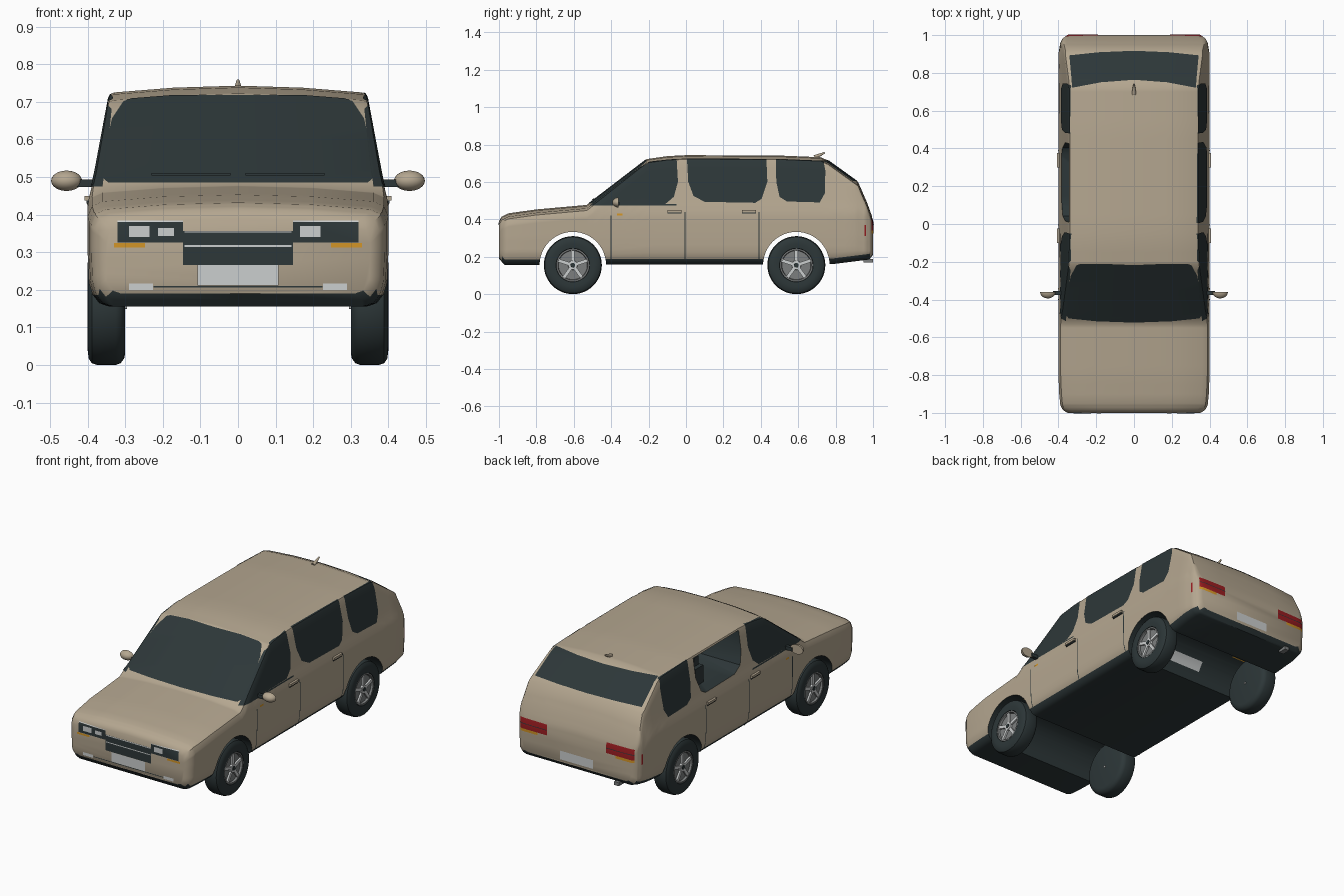
import bpy, bmesh, math
from mathutils import Vector, Matrix

if "Cube" in bpy.data.objects:
    bpy.data.objects.remove(bpy.data.objects["Cube"])


def material(name, rgb):
    m = bpy.data.materials.new(name)
    m.use_nodes = True
    m.diffuse_color = (*rgb, 1)
    m.node_tree.nodes["Principled BSDF"].inputs["Base Color"].default_value = (*rgb, 1)
    return m


PAINT = material("beige paint", (0.46, 0.385, 0.28))
DARK = material("dark glass and rubber", (0.026, 0.038, 0.04))
SILVER = material("silver", (0.6, 0.62, 0.62))
GREY = material("rim grey", (0.2, 0.21, 0.21))
AMBER = material("amber", (0.65, 0.3, 0.02))
RED = material("red", (0.32, 0.012, 0.015))


def finish(name, bm, *mats, angle=35):
    mesh = bpy.data.meshes.new(name)
    for f in bm.faces:
        f.smooth = True
    bm.to_mesh(mesh)
    bm.free()
    mesh.set_sharp_from_angle(angle=math.radians(angle))
    for m in mats:
        mesh.materials.append(m)
    ob = bpy.data.objects.new(name, mesh)
    bpy.context.collection.objects.link(ob)
    return ob


def loft(rings):
    bm = bmesh.new()
    loops = [[bm.verts.new(p) for p in ring] for ring in rings]
    for a, b in zip(loops, loops[1:]):
        for i in range(len(a)):
            j = (i + 1) % len(a)
            bm.faces.new((a[i], a[j], b[j], b[i]))
    bm.faces.new(loops[0])
    bm.faces.new(loops[-1])
    bmesh.ops.recalc_face_normals(bm, faces=bm.faces)
    return bm


def box(name, lo, hi, mat):
    lo, hi = Vector(lo), Vector(hi)
    bm = bmesh.new()
    bmesh.ops.create_cube(bm, size=1, matrix=Matrix.Translation((lo + hi) / 2)
                          @ Matrix.Diagonal((*(hi - lo), 1)))
    return finish(name, bm, mat)


def lookup(table, t, col=1):
    for a, b in zip(table, table[1:]):
        if t <= b[0]:
            k = max(0, (t - a[0]) / (b[0] - a[0]))
            return a[col] + k * (b[col] - a[col])
    return table[-1][col]


# Body: lower edge, upper edge, plan width and shoulder radius along the length
TOP = [(-1, .39), (-.985, .415), (-.95, .432), (-.8, .453), (-.53, .477), (-.21, .722),
       (-.1, .738), (0, .743), (.5, .741), (.72, .732), (.76, .715), (.92, .6),
       (.97, .485), (.993, .42), (1, .39)]
BOTTOM = [(-1, .19), (-.97, .156), (.78, .16), (.98, .185), (1, .21)]
PLAN = [(-1, .88), (-.985, .94), (-.96, .975), (-.9, .99), (-.8, 1), (.9, 1),
        (.96, .975), (.985, .94), (1, .87)]
SHOULDER = [(-.53, .04), (-.21, .015), (.92, .015), (1, .03)]
WIDTH = [(.15, .375), (.22, .397), (.3, .4), (.43, .4), (.49, .385), (.72, .342)]


def section(y):
    zb, zt = lookup(BOTTOM, y), lookup(TOP, y)
    p, r, crown = lookup(PLAN, y), lookup(SHOULDER, y), .018
    w = lambda z: lookup(WIDTH, z) * p
    half = [(w(zb) - .03, zb), (w(zb) - .008, zb + .008)]
    z0, z1 = zb + .03, zt - crown - r
    for i in range(15):
        z = z0 + (z1 - z0) * i / 14
        half.append((w(z), z))
    e = w(z1)
    half += [(e - .3 * r, zt - crown - .3 * r), (e - r, zt - crown), (e * .5, zt - crown * .3)]
    right = [Vector((x, y, z)) for x, z in half]
    left = [Vector((-x, y, z)) for x, z in reversed(half)]
    return right + [Vector((0, y, zt))] + left + [Vector((0, y, zb))]


stations = {round(-1 + .05 * i, 3) for i in range(41)}
stations |= {t[0] for table in (TOP, BOTTOM, PLAN) for t in table}
body = finish("body", loft([section(y) for y in sorted(stations)]), PAINT, DARK)

# Window outlines as (y, z)
FRONT_GLASS = [(-.51, .478), (-.25, .675), (-.19, .708), (-.05, .722), (-.043, .6),
               (-.065, .52), (-.11, .482)]
MID_GLASS = [(.005, .724), (.43, .721), (.435, .6), (.405, .51), (.37, .488),
             (.1, .493), (.04, .525), (.012, .6)]
REAR_GLASS = [(.48, .72), (.735, .712), (.745, .66), (.743, .54), (.715, .49),
              (.54, .495), (.5, .52), (.483, .6)]


def carve(bm):
    cutter = finish("cutter", bm)
    mod = body.modifiers.new("cut", "BOOLEAN")
    mod.operation, mod.solver, mod.object = "DIFFERENCE", "EXACT", cutter
    mesh = bpy.data.meshes.new_from_object(body.evaluated_get(bpy.context.evaluated_depsgraph_get()))
    body.modifiers.clear()
    body.data = mesh
    bpy.data.objects.remove(cutter)


# Wheel tunnels and the open rear door window
AXLES, HUB = (-.605, .59), .155


def disc(x, r, y, n=48):
    return [Vector((x, y + r * math.cos(a), HUB + r * math.sin(a)))
            for a in (2 * math.pi * i / n for i in range(n))]


for y in AXLES:
    carve(loft([disc(-.6, .178, y), disc(.6, .178, y)]))
carve(loft([[Vector((x, .22 + (y - .22) * .98, .605 + (z - .605) * .9)) for y, z in MID_GLASS]
            for x in (-.5, -.05)]))

# Dark underside, tunnels and cabin
bm = bmesh.new()
bm.from_mesh(body.data)
for f in bm.faces:
    c, n = f.calc_center_median(), f.normal
    under = n.z < -.4 and c.z < .35
    arch = abs(n.x) < .5 and any(math.hypot(c.y - y, c.z - HUB) < .185 for y in AXLES)
    cabin = abs(c.x) < .33 and 0 < c.y < .44 and .48 < c.z < .715
    f.material_index = int(under or arch or cabin)
    f.smooth = True
bm.to_mesh(body.data)
bm.free()
body.data.set_sharp_from_angle(angle=math.radians(35))


def decal(name, outline, side, mat, lift=.002):
    """Thin skin of the body inside a convex outline seen along an axis."""
    d = {"front": Vector((0, -1, 0)), "rear": Vector((0, 1, 0)),
         "left": Vector((1, 0, 0)), "right": Vector((-1, 0, 0))}[side]
    h = Vector((abs(d.y), abs(d.x), 0))
    pts = [h * a + Vector((0, 0, b)) for a, b in outline]
    mid = sum(pts, Vector()) / len(pts)
    bm = bmesh.new()
    bm.from_mesh(body.data)
    drop = [f for f in bm.faces if f.normal.dot(d) < .25 or f.calc_center_median().dot(d) < .15]
    bmesh.ops.delete(bm, geom=drop, context="FACES")
    for p, q in zip(pts, pts[1:] + pts[:1]):
        n = (q - p).cross(d).normalized()
        if n.dot(mid - p) > 0:
            n = -n
        bmesh.ops.bisect_plane(bm, geom=bm.verts[:] + bm.edges[:] + bm.faces[:],
                               plane_co=p, plane_no=n, clear_outer=True)
    bm.normal_update()
    for v in bm.verts:
        v.co += v.normal * lift
    for f in bm.faces:
        f.material_index = 0
    finish(name, bm, mat)


def patch(name, a0, a1, z0, z1, side, mat, lift=.002):
    decal(name, [(a0, z0), (a1, z0), (a1, z1), (a0, z1)], side, mat, lift)


def symmetric(half):
    return half + [(-x, z) for x, z in reversed(half)]


# Windscreen, tailgate glass, wipers
decal("windscreen", symmetric([(.345, .484), (.364, .5), (.352, .58), (.335, .655),
                               (.305, .7), (.26, .717)]), "front", DARK)
decal("rear_window", symmetric([(.342, .603), (.328, .714)]), "rear", DARK)
for s in (-1, 1):
    patch("wiper", s * .02, s * .23, .499, .506, "front", DARK, .006)

# Sides: glass, door gaps, trim, handles, mirrors
for side, s in (("left", 1), ("right", -1)):
    decal("front_door_glass", FRONT_GLASS, side, DARK)
    if side == "left":
        decal("rear_door_glass", MID_GLASS, side, DARK)
    decal("quarter_glass", REAR_GLASS, side, DARK)
    for y, top in ((-.4, .42), (-.005, .44), (.39, .44)):
        patch("door_gap", y - .0025, y + .0025, .165, top, side, DARK)
    patch("belt_trim", -.53, -.05, .472, .48, side, DARK, .003)
    patch("side_marker", -.37, -.34, .42, .43, side, AMBER)
    patch("tail_marker", .955, .962, .31, .37, side, RED)
    for y in (-.1, .3):
        box("handle_recess", (s * .392, y, .43), (s * .403, y + .075, .437), DARK)
        box("door_handle", (s * .392, y, .437), (s * .408, y + .075, .45), PAINT)
    box("mirror_arm", (s * .37, -.375, .473), (s * .43, -.355, .493), DARK)
    bm = bmesh.new()
    bmesh.ops.create_uvsphere(bm, u_segments=24, v_segments=16, radius=1,
                              matrix=Matrix.Translation((s * .456, -.36, .49))
                              @ Matrix.Diagonal((.041, .034, .027, 1)))
    cut = bmesh.ops.bisect_plane(bm, geom=bm.verts[:] + bm.edges[:] + bm.faces[:],
                                 plane_co=(0, -.36, 0), plane_no=(0, 1, 0), clear_outer=True)
    bmesh.ops.contextual_create(bm, geom=[e for e in cut["geom_cut"]
                                          if isinstance(e, bmesh.types.BMEdge)])
    finish("mirror", bm, PAINT)

# Front face
patch("grille", -.146, .146, .266, .357, "front", DARK)
for z in (.314, .352):
    patch("grille_bar", -.142, .142, z, z + .005, "front", SILVER, .004)
for s in (-1, 1):
    patch("headlight_panel", s * .146, s * .32, .326, .38, "front", DARK)
    patch("headlight_trim", s * .146, s * .32, .38, .384, "front", SILVER)
    patch("indicator", s * .248, s * .33, .313, .324, "front", AMBER)
    patch("fog_lamp", s * .226, s * .29, .2, .217, "front", SILVER)
for a, b, low, high in ((-.29, -.235, .341, .37), (-.213, -.17, .343, .364), (.165, .22, .341, .37)):
    patch("headlamp", a, b, low, high, "front", SILVER, .004)
patch("bumper_gap", -.225, .225, .206, .21, "front", DARK)
patch("front_plate", -.108, .108, .212, .266, "front", SILVER, .004)

# Rear face
for s in (-1, 1):
    patch("tail_light", s * .19, s * .365, .34, .4, "rear", RED)
    patch("rear_indicator", s * .25, s * .365, .325, .34, "rear", AMBER)
    patch("tail_light_gap", s * .19, s * .365, .368, .372, "rear", DARK, .004)
patch("rear_plate", -.105, .105, .225, .275, "rear", SILVER)
box("exhaust", (-.27, .95, .168), (-.24, 1, .188), GREY)

# Seats behind the open window
for x in (-.3, -.17):
    box("seat_back", (x, .27, .5), (x + .11, .34, .6), DARK)
    box("headrest", (x + .025, .28, .6), (x + .085, .32, .65), DARK)

# Roof aerial
bm = bmesh.new()
bmesh.ops.create_cone(bm, cap_ends=True, segments=12, radius1=.012, radius2=.004, depth=.06,
                      matrix=Matrix.Translation((0, .715, .744)) @ Matrix.Rotation(-1.15, 4, "X"))
finish("aerial", bm, PAINT)

# Wheels: tyre lathe, recessed rim, five spokes, hub cap
TYRE = [(.3, .125), (.303, .138), (.312, .15), (.325, .155), (.375, .155), (.389, .15),
        (.397, .138), (.4, .115), (.397, .09), (.382, .086)]
for y in AXLES:
    for s in (-1, 1):
        finish("tyre", loft([disc(s * x, r, y) for x, r in TYRE]), DARK)
        finish("rim_ring", loft([disc(s * .38, .088, y), disc(s * .396, .088, y),
                                 disc(s * .396, .08, y), disc(s * .384, .077, y)]), GREY)
        bm = bmesh.new()
        for i in range(5):
            turn = Matrix.Rotation(math.pi * 2 * i / 5, 4, "X")
            bmesh.ops.create_cube(bm, size=1, matrix=Matrix.Translation((s * .388, y, HUB)) @ turn
                                  @ Matrix.Translation((0, 0, .045))
                                  @ Matrix.Diagonal((.012, .018, .075, 1)))
        finish("spokes", bm, SILVER)
        finish("hub", loft([disc(s * .38, .026, y, 20), disc(s * .396, .024, y, 20)]), SILVER)
        finish("hub_cap", loft([disc(s * .39, .013, y, 16), disc(s * .399, .012, y, 16)]), DARK)
        finish("axle_end", loft([disc(s * .295, .006, y, 12), disc(s * .31, .006, y, 12)]), SILVER)
